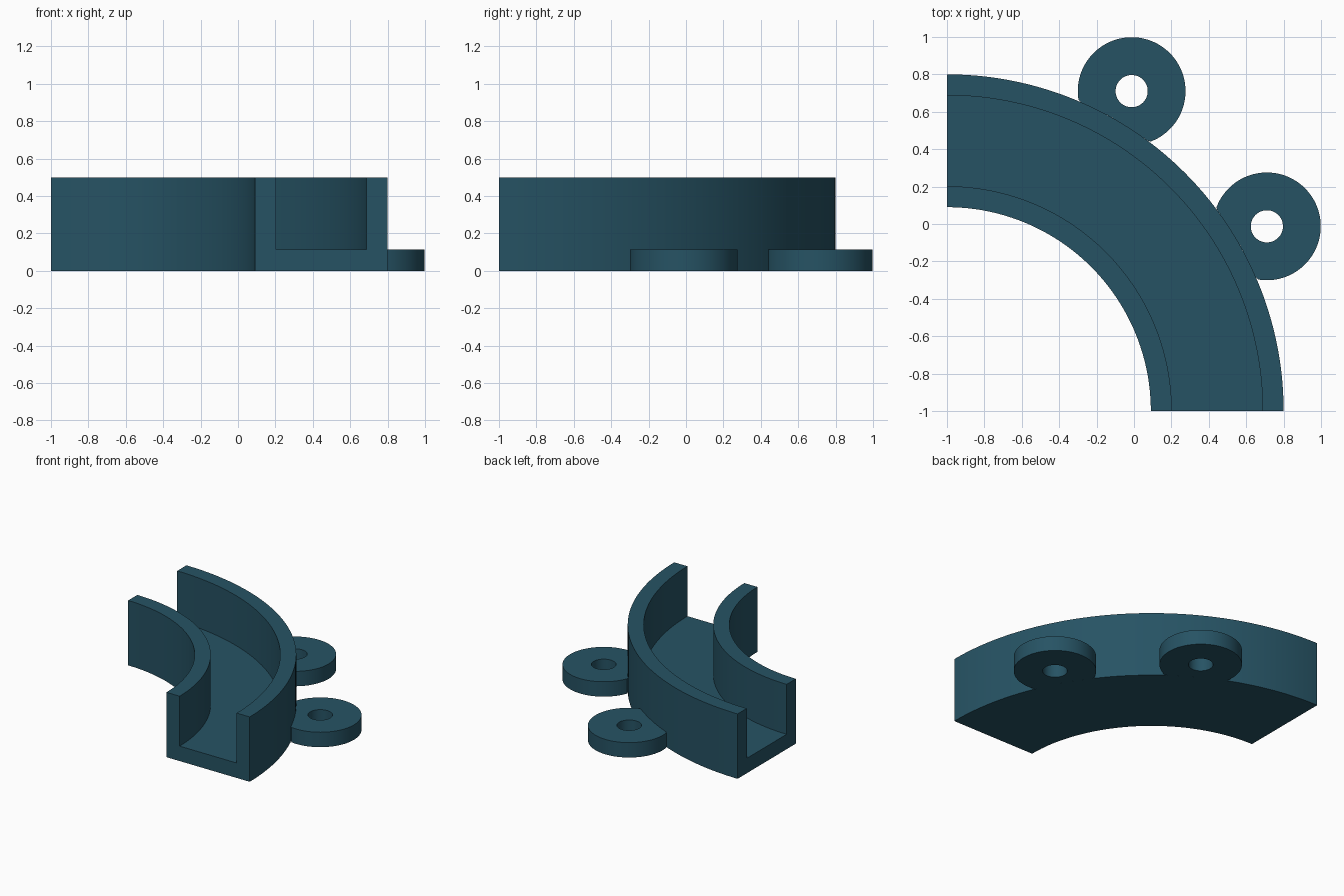
import bpy, bmesh, math
from mathutils import Vector

if "Cube" in bpy.data.objects:
    bpy.data.objects.remove(bpy.data.objects["Cube"])

CENTRE = Vector((-1.0, -1.0))          # centre of the quarter bend
R_OUT, R_IN, WALL = 1.8, 1.09, 0.112
HEIGHT, FLOOR = 0.5, 0.115

teal = bpy.data.materials.new("dark teal")
teal.diffuse_color = (0.0194, 0.0860, 0.127, 1)
teal.use_nodes = True
teal.node_tree.nodes["Principled BSDF"].inputs["Base Color"].default_value = teal.diffuse_color


def finish(bm, name):
    bmesh.ops.recalc_face_normals(bm, faces=bm.faces)
    mesh = bpy.data.meshes.new(name)
    bm.to_mesh(mesh)
    bm.free()
    mesh.materials.append(teal)
    ob = bpy.data.objects.new(name, mesh)
    bpy.context.collection.objects.link(ob)
    bpy.ops.object.select_all(action='DESELECT')
    ob.select_set(True)
    bpy.context.view_layer.objects.active = ob
    bpy.ops.object.shade_smooth_by_angle(angle=math.radians(30))


def curved_channel(steps=72):
    # U-shaped section swept through a quarter turn
    a, b = R_IN + WALL, R_OUT - WALL
    section = [(R_IN, 0), (R_OUT, 0), (R_OUT, HEIGHT), (b, HEIGHT),
               (b, FLOOR), (a, FLOOR), (a, HEIGHT), (R_IN, HEIGHT)]
    bm = bmesh.new()
    rings = []
    for i in range(steps + 1):
        t = math.pi / 2 * i / steps
        rings.append([bm.verts.new((CENTRE.x + r * math.cos(t),
                                    CENTRE.y + r * math.sin(t), z)) for r, z in section])
    n = len(section)
    for p, q in zip(rings, rings[1:]):
        for k in range(n):
            bm.faces.new((p[k], p[(k + 1) % n], q[(k + 1) % n], q[k]))
    # end caps: two walls and the floor
    for ring in (rings[0], rings[-1]):
        bm.faces.new(ring)
    finish(bm, "curved_channel")


def mounting_tab(name, degrees, radius=0.288, hole=0.086, reach=1.975, steps=128):
    # Pierced disc trimmed where it meets the channel's outer wall
    t0 = math.radians(degrees)
    c = CENTRE + reach * Vector((math.cos(t0), math.sin(t0)))
    bm = bmesh.new()
    rings, trimmed = [], []
    for i in range(steps):
        t = t0 + 2 * math.pi * i / steps
        d = Vector((math.cos(t), math.sin(t)))
        half = (c - CENTRE).dot(d)
        disc = half * half - (reach ** 2 - R_OUT ** 2)
        r = radius
        if half < 0 and disc > 0:
            r = min(radius, -half - math.sqrt(disc))
        trimmed.append(r < radius)
        pts = [(hole, 0), (r, 0), (r, FLOOR), (hole, FLOOR)]
        rings.append([bm.verts.new((c.x + d.x * s, c.y + d.y * s, z)) for s, z in pts])
    for i in range(steps):
        j = (i + 1) % steps
        for k in range(4):
            if k == 1 and trimmed[i] and trimmed[j]:
                continue               # joined to the channel wall
            m = (k + 1) % 4
            bm.faces.new((rings[i][k], rings[i][m], rings[j][m], rings[j][k]))
    finish(bm, name)


curved_channel()
for name, degrees in (("right_mounting_tab", 30), ("back_mounting_tab", 60)):
    mounting_tab(name, degrees)
